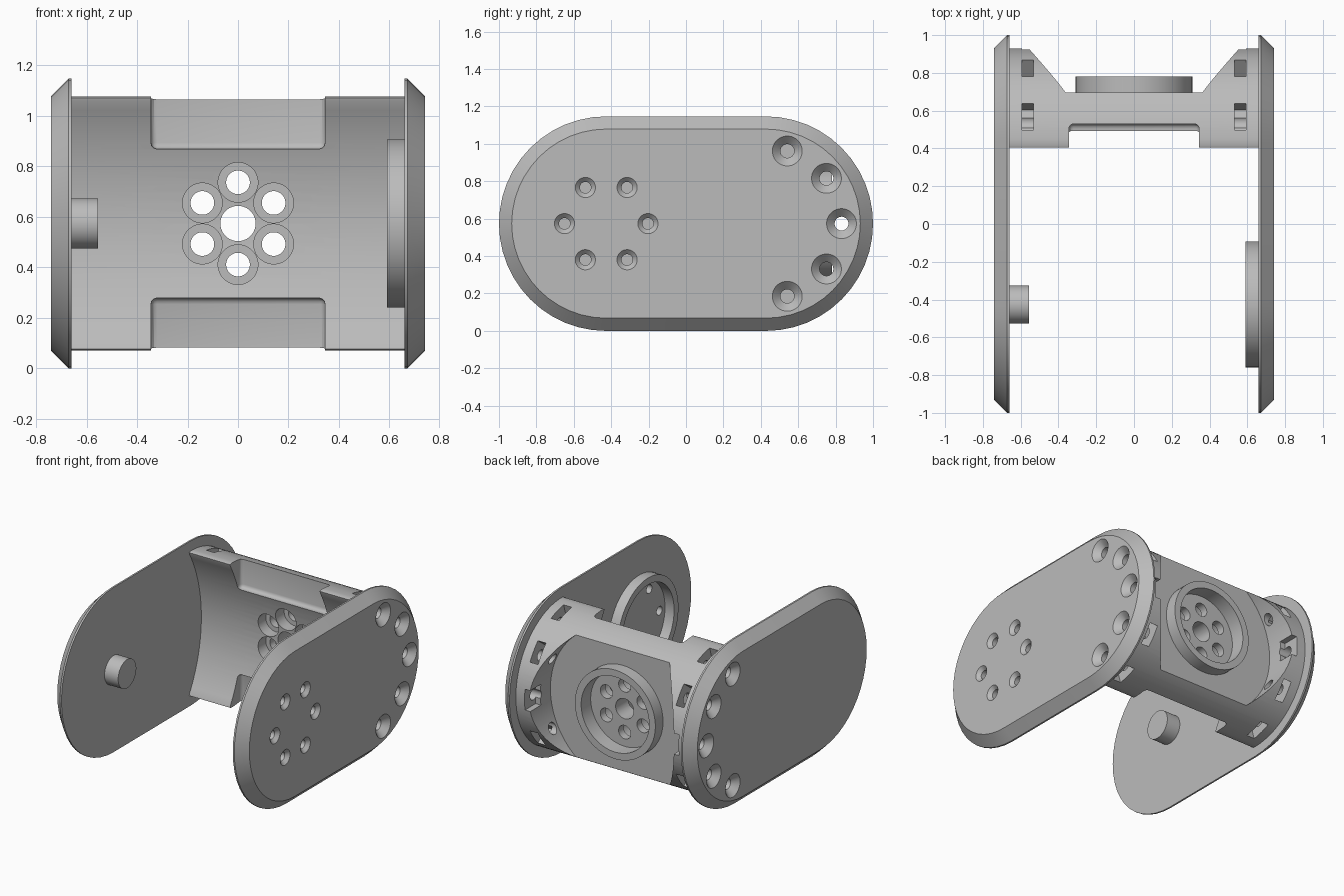
import bpy, bmesh, math
from mathutils import Matrix

if "Cube" in bpy.data.objects:
    bpy.data.objects.remove(bpy.data.objects["Cube"])

grey = bpy.data.materials.new("plain grey")
grey.use_nodes = True
COLOR = (0.5, 0.5, 0.5, 1)
grey.diffuse_color = COLOR
grey.node_tree.nodes["Principled BSDF"].inputs["Base Color"].default_value = COLOR

MID = 0.5735       # height of the long axis, also plate end radius
PIVOT = 0.4265     # y distance of the end arc centres
WALL = 0.66        # inner face of the side plates
OUT = 0.74         # outer face of the side plates


def make(name, bm):
    bmesh.ops.recalc_face_normals(bm, faces=bm.faces)
    mesh = bpy.data.meshes.new(name)
    bm.to_mesh(mesh)
    bm.free()
    mesh.materials.append(grey)
    ob = bpy.data.objects.new(name, mesh)
    bpy.context.collection.objects.link(ob)
    return ob


def skin(name, sections):
    """Closed skin over a series of rings of points."""
    bm = bmesh.new()
    rings = [[bm.verts.new(p) for p in pts] for pts in sections]
    for lo, hi in zip(rings, rings[1:]):
        for i in range(len(lo)):
            j = (i + 1) % len(lo)
            bm.faces.new((lo[i], lo[j], hi[j], hi[i]))
    bm.faces.new(rings[0])
    bm.faces.new(rings[-1])
    return make(name, bm)


def turned(name, axis, u, v, steps, sides=32):
    """Round part along X or Y from (position, radius) steps."""
    sections = []
    for p, r in steps:
        ring = []
        for i in range(sides):
            a = 2 * math.pi * (i + 0.5) / sides
            c, d = u + r * math.cos(a), v + r * math.sin(a)
            ring.append((p, c, d) if axis == 'X' else (c, p, d))
        sections.append(ring)
    return skin(name, sections)


def box(name, loc, size, tilt=0, soft=0):
    bm = bmesh.new()
    bmesh.ops.create_cube(bm, size=1, matrix=Matrix.Translation(loc)
                          @ Matrix.Rotation(tilt, 4, 'X') @ Matrix.Diagonal((*size, 1)))
    if soft:
        bmesh.ops.bevel(bm, geom=bm.edges[:], offset=soft, segments=3,
                        profile=0.5, affect='EDGES')
    return make(name, bm)


def extrude(name, sections):
    return skin(name, [[(x, y, z) for y, z in pts] for x, pts in sections])


def arc(cy, r, start, end, n):
    angles = [math.radians(start + (end - start) * i / n) for i in range(n + 1)]
    return [(cy + r * math.cos(a), MID + r * math.sin(a)) for a in angles]


def cut(ob, cutter, operation='DIFFERENCE'):
    mod = ob.modifiers.new("cut", 'BOOLEAN')
    mod.operation, mod.solver, mod.object = operation, 'EXACT', cutter
    bpy.context.view_layer.objects.active = ob
    bpy.ops.object.modifier_apply(modifier=mod.name)
    bpy.data.objects.remove(cutter)


def smooth(ob):
    bpy.ops.object.select_all(action='DESELECT')
    ob.select_set(True)
    bpy.context.view_layer.objects.active = ob
    bpy.ops.object.shade_smooth_by_angle(angle=math.radians(30))


def stadium(r):
    return arc(PIVOT, r, -90, 90, 24) + arc(-PIVOT, r, 90, 270, 24)


screws = [math.radians(a) for a in (-73.5, -36.75, 0, 36.75, 73.5)]


def screw_spot(a, r=0.405):
    return PIVOT + r * math.cos(a), MID + r * math.sin(a)


# Side plates with chamfered rims and countersunk screw holes
plates = []
for side, s in (("left", 1), ("right", -1)):
    plate = extrude(side + "_plate", [(s * WALL, stadium(MID)), (s * 0.672, stadium(MID)),
                                      (s * OUT, stadium(MID - 0.068))])
    spots = [(*screw_spot(a), 0.08, 0.037) for a in screws]
    if s > 0:
        spots += [(-PIVOT + 0.223 * math.cos(k * math.pi / 3),
                   MID + 0.223 * math.sin(k * math.pi / 3), 0.054, 0.03) for k in range(6)]
    for y, z, wide, narrow in spots:
        cut(plate, turned("sink", 'X', y, z, [
            (s * 0.6, narrow), (s * (OUT - wide + narrow), narrow),
            (s * (OUT + 0.01), wide + 0.01)]))
    plates.append(plate)

# Pivot peg and bearing ring on the inner faces
peg = turned("pivot_peg", 'X', -PIVOT, MID, [(-WALL, 0.1), (-0.555, 0.1)], 48)
bearing = turned("bearing_ring", 'X', -PIVOT, MID, [(WALL, 0.333), (0.59, 0.333)], 64)
cut(bearing, turned("bore", 'X', -PIVOT, MID, [(0.7, 0.285), (0.5, 0.285)], 64))

# Cross body: round back, hollow front, softened tips
profile = (arc(PIVOT, 0.503, -91.2, 91.2, 48) + [(0.405, MID + 0.498)]
           + arc(-PIVOT, 0.966, 30.2, -30.2, 24) + [(0.405, MID - 0.498)])
body = extrude("cross_body", [(-WALL, profile), (WALL, profile)])
for s in (-1, 1):
    cut(body, box("notch", (0, 0.33, MID + s * 0.495), (0.69, 0.4, 0.4), soft=0.025))

# Flat back panel between the ears, with a raised hub ring
cut(body, turned("panel", 'Y', 0, MID, [(0.695, 0.558), (1.2, 0.558)], 96))
cut(body, turned("hub", 'Y', 0, MID, [(0.66, 0.31), (0.78, 0.31)], 64), 'UNION')
cut(body, turned("hub_bore", 'Y', 0, MID, [(0.675, 0.262), (0.9, 0.262)], 64))

# Centre bore and six counterbored holes
cut(body, turned("bore", 'Y', 0, MID, [(0.3, 0.07), (0.9, 0.07)]))
for k in range(6):
    a = math.radians(30 + 60 * k)
    cut(body, turned("counterbore", 'Y', 0.163 * math.cos(a), MID + 0.163 * math.sin(a),
                     [(0.3, 0.079), (0.62, 0.079), (0.62, 0.047), (0.9, 0.047)]))

# Nut slots and screw holes in the ears
for s in (-1, 1):
    for a in screws:
        y, z = screw_spot(a)
        cut(body, turned("drill", 'X', y, z, [(s * 0.45, 0.037), (s * 0.7, 0.037)]))
        y, z = screw_spot(a, 0.48)
        cut(body, box("slot", (s * 0.5625, y, z), (0.062, 0.2, 0.145), a))

for ob in (*plates, peg, bearing, body):
    smooth(ob)
